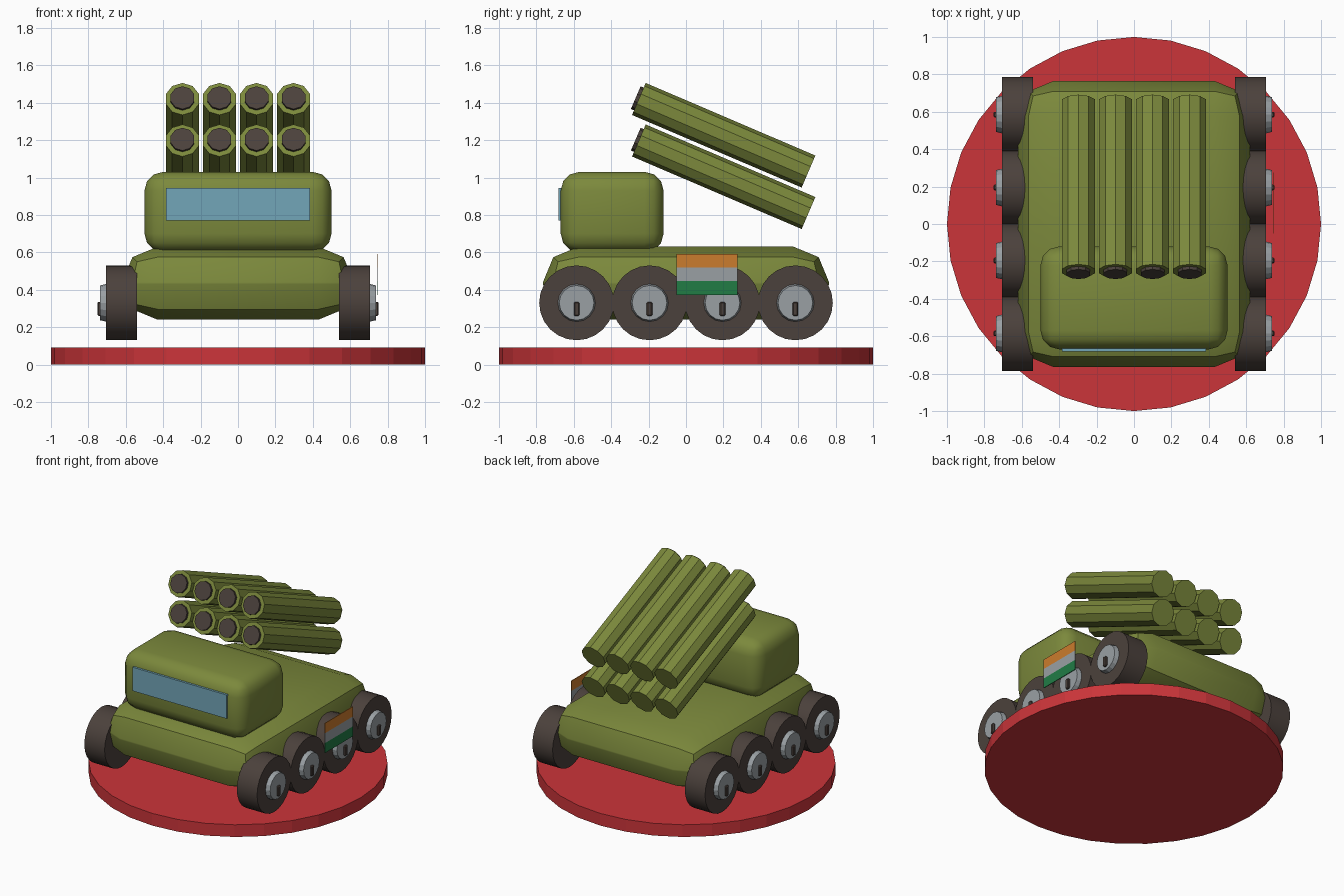
import bpy, bmesh, math
from mathutils import Matrix, Vector

cube = bpy.data.objects.get("Cube")
if cube:
    bpy.data.objects.remove(cube, do_unlink=True)


def material(name, r, g, b):
    m = bpy.data.materials.new(name)
    m.use_nodes = True
    m.diffuse_color = (r, g, b, 1)
    bsdf = m.node_tree.nodes["Principled BSDF"]
    bsdf.inputs["Base Color"].default_value = (r, g, b, 1)
    bsdf.inputs["Roughness"].default_value = 0.8
    return m


OLIVE = material("olive green", 0.2, 0.25, 0.045)
RED = material("red", 0.6, 0.035, 0.042)
RUBBER = material("dark brown rubber", 0.071, 0.053, 0.045)
STEEL = material("light grey", 0.32, 0.35, 0.37)
GLASS = material("window blue", 0.17, 0.38, 0.48)
ORANGE = material("orange", 0.6, 0.2, 0.026)
GREEN = material("flag green", 0.015, 0.2, 0.06)


def finish(bm, name, mat, smooth=None):
    mesh = bpy.data.meshes.new(name)
    bmesh.ops.recalc_face_normals(bm, faces=bm.faces)
    bm.to_mesh(mesh)
    bm.free()
    mesh.materials.append(mat)
    obj = bpy.data.objects.new(name, mesh)
    bpy.context.collection.objects.link(obj)
    if smooth:
        bpy.ops.object.select_all(action="DESELECT")
        obj.select_set(True)
        bpy.context.view_layer.objects.active = obj
        bpy.ops.object.shade_smooth_by_angle(angle=math.radians(smooth))
    return obj


def box(name, lo, hi, mat, bevel=0, segments=2, smooth=None):
    lo, hi = Vector(lo), Vector(hi)
    bm = bmesh.new()
    bmesh.ops.create_cube(bm, size=1)
    bmesh.ops.scale(bm, vec=hi - lo, verts=bm.verts)
    bmesh.ops.translate(bm, vec=(lo + hi) / 2, verts=bm.verts)
    if bevel:
        bmesh.ops.bevel(bm, geom=bm.edges[:], offset=bevel, segments=segments,
                        profile=0.5, affect="EDGES")
    return finish(bm, name, mat, smooth)


def rod(name, start, end, radius, sides, mat, end_radius=None, smooth=None):
    """Cylinder or tapered cylinder between two points."""
    start, end = Vector(start), Vector(end)
    axis = end - start
    turn = axis.to_track_quat("Z", "Y").to_matrix().to_4x4()
    bm = bmesh.new()
    bmesh.ops.create_cone(bm, cap_ends=True, segments=sides, radius1=radius,
                          radius2=end_radius or radius, depth=axis.length,
                          matrix=Matrix.Translation((start + end) / 2) @ turn)
    return finish(bm, name, mat, smooth)


# Round base
rod("base_disc", (0, 0, 0), (0, 0, 0.09), 1, 32, RED)

# Hull, cab and windscreen
box("hull", (-0.62, -0.765, 0.24), (0.62, 0.765, 0.63), OLIVE, 0.19, 2, 30)
box("cab", (-0.5, -0.67, 0.6), (0.5, -0.12, 1.03), OLIVE, 0.1, 3, 35)
box("windscreen", (-0.385, -0.682, 0.77), (0.385, -0.66, 0.945), GLASS)

# Four wheels on each side, with hub and axle pin
for side, label in ((1, "left"), (-1, "right")):
    for i in range(4):
        y, z = -0.585 + 0.39 * i, 0.33
        tag = f"{label}_{i + 1}"
        rod("tyre_" + tag, (side * 0.54, y, z), (side * 0.705, y, z),
            0.2, 24, RUBBER, smooth=30)
        rod("hub_" + tag, (side * 0.7, y, z), (side * 0.737, y, z),
            0.102, 16, STEEL, end_radius=0.093)
        xs = sorted((side * 0.73, side * 0.752))
        box("axle_pin_" + tag, (xs[0], y - 0.015, 0.26),
            (xs[1], y + 0.015, 0.335), RUBBER, 0.006, 1)

# Striped flag plate on one side
for i, (name, mat) in enumerate((("green", GREEN), ("white", STEEL), ("orange", ORANGE))):
    z = 0.373 + 0.073 * i
    box(f"flag_{name}_stripe", (0.742, -0.05, z), (0.747, 0.275, z + 0.073), mat)

# Two rows of four tilted launch tubes with dark muzzles
front, back = Vector((0, -0.252, 1.42)), Vector((0, 0.655, 1.032))
forward = (front - back).normalized()
for row in range(2):
    for col in range(4):
        shift = Vector((-0.297 + 0.198 * col, 0, -0.222 * row))
        tag = f"{row + 1}_{col + 1}"
        muzzle = front + shift
        rod("launch_tube_" + tag, back + shift, muzzle, 0.093, 10, OLIVE)
        rod("muzzle_" + tag, muzzle - forward * 0.02, muzzle + forward * 0.018,
            0.066, 10, RUBBER)
